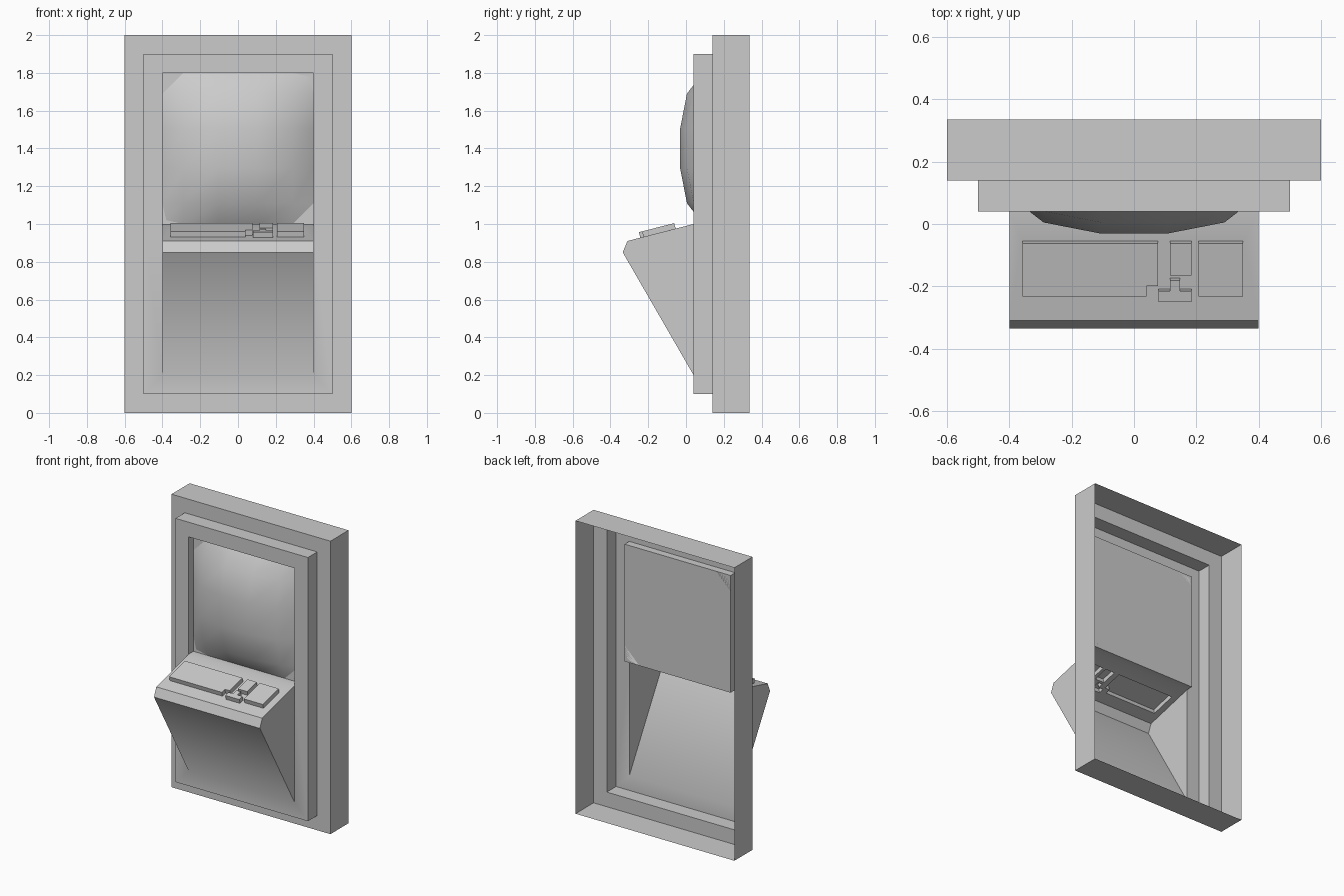
import bpy, bmesh, math
from mathutils import Vector

if "Cube" in bpy.data.objects:
    bpy.data.objects.remove(bpy.data.objects["Cube"])


def finish(bm, name, angle):
    # make normals consistent, with the front looking towards -y
    bmesh.ops.remove_doubles(bm, verts=bm.verts[:], dist=1e-4)
    bmesh.ops.recalc_face_normals(bm, faces=bm.faces[:])
    bm.normal_update()
    if sum(f.normal.y * f.calc_area() for f in bm.faces) > 0:
        bmesh.ops.reverse_faces(bm, faces=bm.faces[:])
    me = bpy.data.meshes.new(name)
    bm.to_mesh(me)
    bm.free()
    ob = bpy.data.objects.new(name, me)
    bpy.context.collection.objects.link(ob)
    bpy.ops.object.select_all(action='DESELECT')
    ob.select_set(True)
    bpy.context.view_layer.objects.active = ob
    bpy.ops.object.shade_smooth_by_angle(angle=math.radians(angle))
    return ob


def face(bm, pts):
    return bm.faces.new([bm.verts.new(p) for p in pts])


def loop(w, y, z0, z1, mid=1.0):
    return [(-w, y, z0), (w, y, z0), (w, y, mid), (w, y, z1), (-w, y, z1), (-w, y, mid)]


def bridge(bm, a, b):
    for i in range(len(a)):
        j = (i + 1) % len(a)
        face(bm, (a[i], a[j], b[j], b[i]))


bm = bmesh.new()

# stepped wall frame, open at the back
steps = [loop(.6, .335, 0, 2), loop(.6, .14, 0, 2), loop(.5, .14, .1, 1.9),
         loop(.5, .04, .1, 1.9), loop(.4, .04, .2, 1.8)]
for a, b in zip(steps, steps[1:]):
    bridge(bm, a, b)

# screen recess
mouth = [(-.4, .04, 1), (.4, .04, 1), (.4, .04, 1.8), (-.4, .04, 1.8)]
back = [(x, .09, z) for x, y, z in mouth]
bridge(bm, mouth, back)
face(bm, back)

# hollow console: sides, lip and sloping underside
prof = [(.04, 1.0), (-.31, .91), (-.335, .85), (.04, .2)]
for x in (-.4, .4):
    face(bm, [(x, y, z) for y, z in prof])
for (y0, z0), (y1, z1) in zip(prof[1:], prof[2:]):
    face(bm, [(-.4, y0, z0), (.4, y0, z0), (.4, y1, z1), (-.4, y1, z1)])

# key blocks pressed up out of the sloping desk
slope = .09 / .35
normal = Vector((0, -slope, 1)).normalized()
keys = [
    [(-.357, -.055), (.077, -.055), (.077, -.192), (.04, -.192), (.04, -.225), (-.357, -.225)],
    [(.115, -.055), (.185, -.055), (.185, -.157), (.115, -.157)],
    [(.207, -.055), (.35, -.055), (.35, -.225), (.207, -.225)],
    [(.115, -.173), (.147, -.173), (.147, -.208), (.185, -.208), (.185, -.242),
     (.079, -.242), (.079, -.208), (.115, -.208)],
]


def on_desk(p):
    return Vector((p[0], p[1], 1 - (.04 - p[1]) * slope))


edges = []
for outline in [[(-.4, .04), (.4, .04), (.4, -.31), (-.4, -.31)]] + keys:
    vs = [bm.verts.new(on_desk(p)) for p in outline]
    edges += [bm.edges.new((vs[i], vs[i - 1])) for i in range(len(vs))]
bmesh.ops.triangle_fill(bm, edges=edges, normal=normal, use_beauty=True)
for outline in keys:
    low = [on_desk(p) for p in outline]
    top = [p + normal * .03 for p in low]
    bridge(bm, low, top)
    face(bm, top)
finish(bm, "kiosk_body", 30.5)

# bulging screen glass
bm = bmesh.new()
coords = [-.4, -.29, -.105, .105, .29, .4]
rise = {.105: 0, .29: .036}
grid = []
for v in coords:
    row = []
    for u in coords:
        a, b = abs(u), abs(v)
        y = .09 if max(a, b) == .4 else -.031 + rise[a] + rise[b]
        k = .95 if a == b == .4 else 1
        row.append(bm.verts.new((u * k, y, 1.4 + v * k)))
    grid.append(row)
for j in range(5):
    for i in range(5):
        bm.faces.new((grid[j][i], grid[j][i + 1], grid[j + 1][i + 1], grid[j + 1][i]))
finish(bm, "screen_glass", 60)
